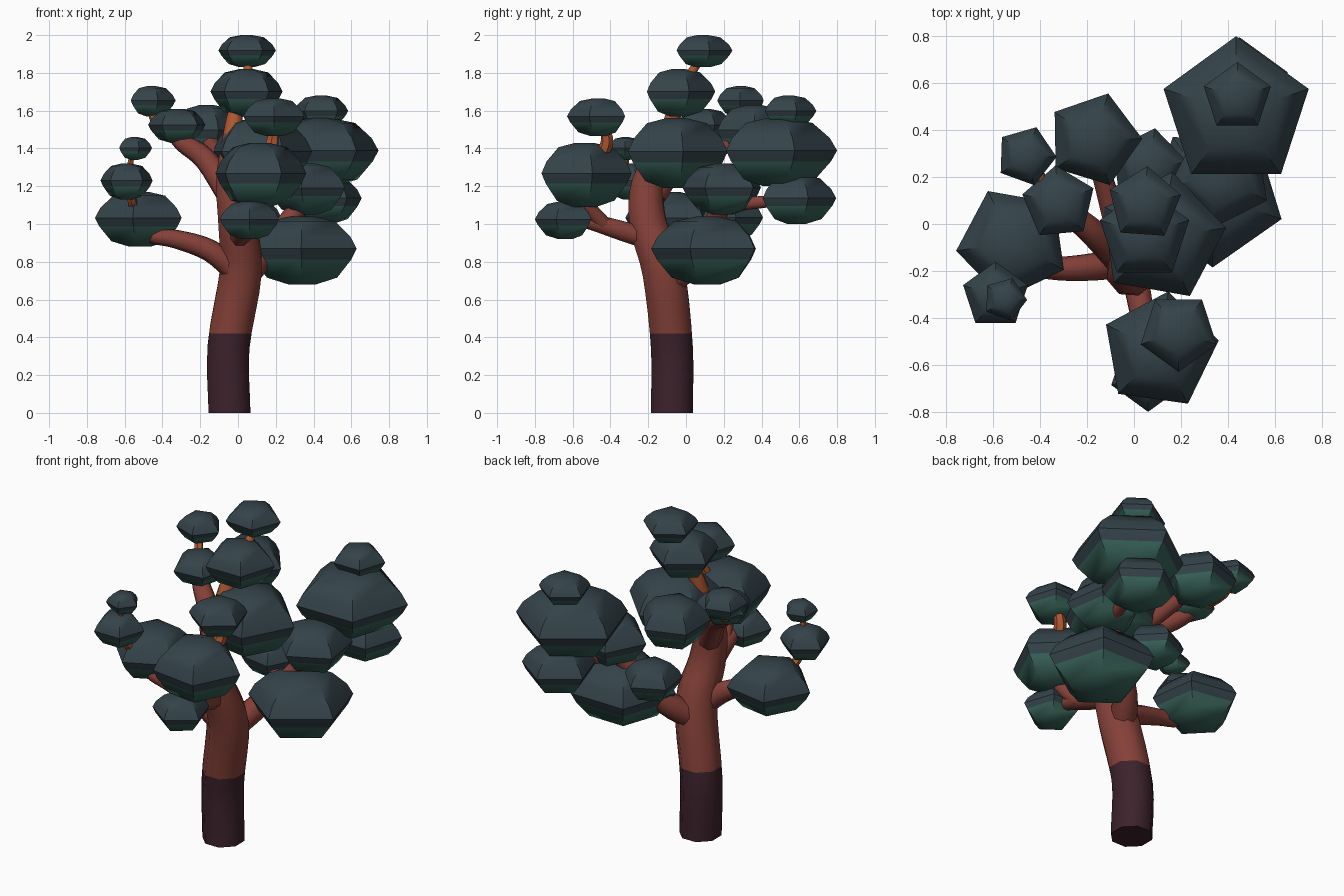
import bpy, bmesh, math
from mathutils import Vector

if "Cube" in bpy.data.objects:
    bpy.data.objects.remove(bpy.data.objects["Cube"])


def material(name, rgb):
    m = bpy.data.materials.new(name)
    m.diffuse_color = (*rgb, 1)
    m.use_nodes = True
    m.node_tree.nodes["Principled BSDF"].inputs["Base Color"].default_value = m.diffuse_color
    return m


DARK_BARK = material("dark_bark", (0.046, 0.016, 0.025))
BARK = material("red_bark", (0.235, 0.052, 0.040))
TWIG = material("orange_twig", (0.42, 0.095, 0.030))
LEAF_TOP = material("slate_leaf", (0.034, 0.056, 0.068))
LEAF_UNDER = material("green_leaf", (0.040, 0.125, 0.100))


def finish(bm, name, mats, angle):
    bmesh.ops.recalc_face_normals(bm, faces=bm.faces)
    me = bpy.data.meshes.new(name)
    bm.to_mesh(me)
    bm.free()
    for m in mats:
        me.materials.append(m)
    ob = bpy.data.objects.new(name, me)
    bpy.context.collection.objects.link(ob)
    bpy.ops.object.select_all(action='DESELECT')
    ob.select_set(True)
    bpy.context.view_layer.objects.active = ob
    bpy.ops.object.shade_smooth_by_angle(angle=math.radians(angle))
    return ob


def skin(bm, rings):
    n = len(rings[0])
    for a, b in zip(rings, rings[1:]):
        for i in range(n):
            j = (i + 1) % n
            bm.faces.new((a[i], a[j], b[j], b[i]))
    bm.faces.new(rings[0])
    bm.faces.new(rings[-1])


def spline(pts, steps=4):
    # Catmull-Rom through (x, y, z, radius) points
    p = [Vector(q) for q in pts]
    p = [2 * p[0] - p[1]] + p + [2 * p[-1] - p[-2]]
    out = []
    for i in range(1, len(p) - 2):
        a, b, c, d = p[i - 1:i + 3]
        for s in range(steps):
            t = s / steps
            out.append(0.5 * (2 * b + (c - a) * t + (2 * a - 5 * b + 4 * c - d) * t * t
                              + (3 * b - a - 3 * c + d) * t ** 3))
    return out + [p[-2]]


def tube(name, pts, mats, rule=None, cuts=(), sides=8):
    path = spline(pts)
    bm = bmesh.new()
    rings = []
    side = Vector((1, 0, 0))
    for k, q in enumerate(path):
        t = (path[min(k + 1, len(path) - 1)] - path[max(k - 1, 0)]).xyz.normalized()
        if k == 0:
            if pts[0][2] == 0:
                t = Vector((0, 0, 1))
            if abs(t.x) > 0.9:
                side = Vector((0, 1, 0))
        side = (side - t * side.dot(t)).normalized()
        up = t.cross(side)
        rings.append([bm.verts.new(q.xyz + q.w * (side * math.cos(a) + up * math.sin(a)))
                      for a in (2 * math.pi * (i + 0.5) / sides for i in range(sides))])
    skin(bm, rings)
    for z in cuts:
        bmesh.ops.bisect_plane(bm, geom=bm.verts[:] + bm.edges[:] + bm.faces[:],
                               plane_co=(0, 0, z), plane_no=(0, 0, 1))
    if rule:
        for f in bm.faces:
            f.material_index = rule(f.calc_center_median())
    return finish(bm, name, mats, 50)


# Trunk: dark base, red middle, orange tip
tube("trunk", [(-.045, -.075, 0, .12), (-.05, -.075, .35, .12), (.015, -.12, .75, .12),
               (-.005, -.2, 1.0, .105), (-.03, -.2, 1.22, .09), (-.03, -.11, 1.42, .06),
               (-.01, -.06, 1.6, .04), (.05, 0, 1.75, .03), (.05, .08, 1.88, .02)],
     [DARK_BARK, BARK, TWIG],
     lambda c: 0 if c.z < .42 else (1 if c.z < 1.48 else 2), (.42, 1.48))

# Main limbs
LIMBS = {
    "left_limb": [(.0, -.15, .74, .065), (-.15, -.18, .86, .06), (-.33, -.19, .92, .05),
                  (-.46, -.17, .94, .04), (-.52, -.1, 1.0, .03)],
    "upper_left_limb": [(-.04, -.17, 1.15, .07), (-.17, -.04, 1.34, .06),
                        (-.29, .06, 1.43, .05), (-.36, .13, 1.5, .035)],
    "back_limb": [(-.04, -.13, 1.3, .06), (-.1, .08, 1.36, .05), (-.17, .33, 1.47, .04)],
    "front_limb": [(0, -.2, .92, .06), (.03, -.36, .97, .055), (.05, -.5, 1.01, .045),
                   (.06, -.62, 1.03, .03)],
    "right_limb": [(0, -.1, .68, .075), (.1, .04, .8, .07), (.24, .14, .98, .055),
                   (.36, .22, 1.16, .05), (.43, .44, 1.36, .035)],
    "right_back_limb": [(.36, .22, 1.1, .04), (.45, .56, 1.13, .03)],
    "inner_limb": [(.18, .1, .92, .045), (.08, .22, 1.03, .03)],
    "front_upper_limb": [(.04, -.42, .98, .045), (.1, -.53, 1.12, .04), (.12, -.53, 1.28, .035)],
}
for name, pts in LIMBS.items():
    tube(name, pts, [BARK])

# Thin twigs between the foliage clumps
TWIGS = {
    "left_twig": [(-.53, -.12, 1.02, .03), (-.56, -.27, 1.12, .025), (-.58, -.31, 1.24, .02),
                  (-.555, -.32, 1.4, .013)],
    "upper_left_twig": [(-.34, .11, 1.47, .035), (-.44, .25, 1.55, .025), (-.46, .29, 1.65, .018)],
    "front_twig": [(.12, -.53, 1.28, .035), (.18, -.42, 1.42, .035), (.19, -.45, 1.56, .02)],
    "right_twig": [(.43, .45, 1.36, .03), (.44, .53, 1.6, .015)],
}
for name, pts in TWIGS.items():
    tube(name, pts, [TWIG], sides=6)

# Foliage: squashed five-sided clumps (x, y, z, radius, half height, rotation)
CLUMPS = [
    (.045, .086, 1.915, .16, .085, 86), (.045, -.045, 1.695, .20, .125, 90),
    (.11, -.54, 1.26, .255, .17, 82), (.19, -.46, 1.565, .17, .10, 54),
    (.06, -.635, 1.02, .165, .10, 54), (.34, .12, .86, .305, .18, 53),
    (.435, .475, 1.38, .325, .18, 90), (.44, .54, 1.595, .15, .085, 90),
    (.45, .58, 1.13, .215, .13, 90), (.37, .2, 1.185, .22, .135, 45),
    (.115, -.055, 1.375, .28, .185, 8), (-.17, .36, 1.49, .205, .14, 73),
    (-.46, .29, 1.65, .13, .08, 70), (-.32, .09, 1.52, .16, .09, 95),
    (-.515, -.08, 1.025, .245, .145, 44), (-.59, -.305, 1.225, .145, .095, 90),
    (-.55, -.32, 1.4, .095, .06, 70), (.06, .24, 1.03, .17, .11, 80),
]
# (radius, height) from the underside to the crown; the second band edge splits the colours
PROFILE = [(.25, -1), (.64, -.8), (.9, -.27), (1, .05), (.88, .42), (.6, .86), (.2, 1)]
for k, (x, y, z, r, h, rot) in enumerate(CLUMPS, 1):
    bm = bmesh.new()
    rings = []
    for pr, pz in PROFILE:
        rings.append([bm.verts.new((x + r * pr * math.cos(a), y + r * pr * math.sin(a), z + h * pz))
                      for a in (math.radians(rot + 72 * i) for i in range(5))])
    skin(bm, rings)
    for f in bm.faces:
        f.material_index = 1 if f.calc_center_median().z < z - .27 * h else 0
    finish(bm, f"foliage_{k}", [LEAF_TOP, LEAF_UNDER], 40)
